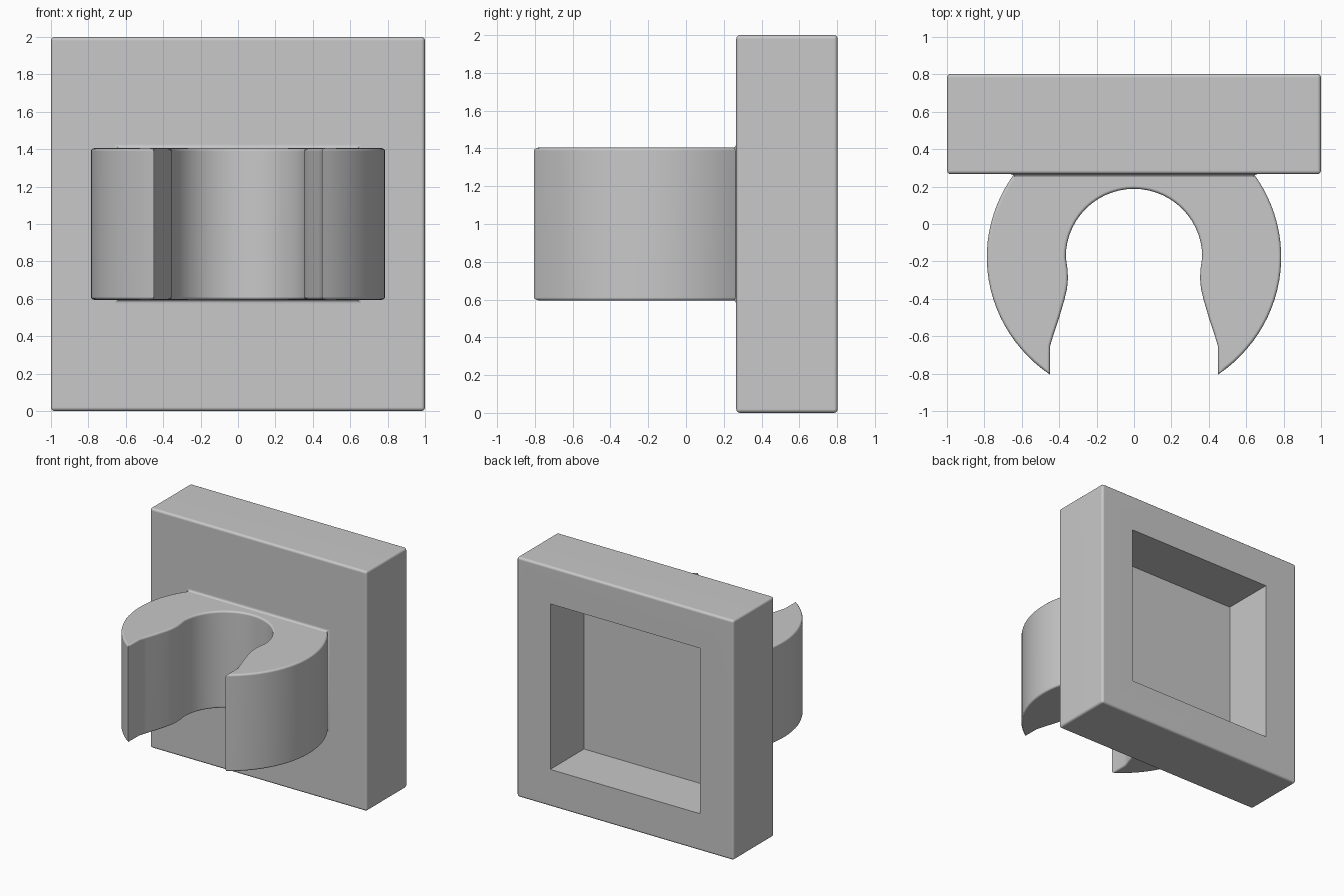
import bpy, bmesh, math

cube = bpy.data.objects.get("Cube")
if cube:
    bpy.data.objects.remove(cube, do_unlink=True)

grey = bpy.data.materials.new("grey plastic")
grey.use_nodes = True
colour = (0.58, 0.58, 0.58, 1)
grey.diffuse_color = colour
grey.node_tree.nodes["Principled BSDF"].inputs["Base Color"].default_value = colour


def finish(bm, name):
    """Turn a bmesh into a shaded object with clean flat faces."""
    bmesh.ops.recalc_face_normals(bm, faces=bm.faces[:])
    mesh = bpy.data.meshes.new(name)
    bm.to_mesh(mesh)
    bm.free()
    mesh.materials.append(grey)
    obj = bpy.data.objects.new(name, mesh)
    bpy.context.collection.objects.link(obj)
    bpy.ops.object.select_all(action='DESELECT')
    obj.select_set(True)
    bpy.context.view_layer.objects.active = obj
    bpy.ops.object.shade_smooth_by_angle(angle=math.radians(35))
    weighted = obj.modifiers.new("clean normals", 'WEIGHTED_NORMAL')
    weighted.keep_sharp = True


FRONT, BACK, MID_Z = 0.266, 0.803, 1.0

# Mounting plate: rounded slab with a square pocket in the back
ROUND = 0.02
bm = bmesh.new()
bmesh.ops.create_cube(bm, size=1)
bmesh.ops.scale(bm, vec=(2, BACK - FRONT, 2), verts=bm.verts)
bmesh.ops.translate(bm, vec=(0, (FRONT + BACK) / 2, MID_Z), verts=bm.verts)
bmesh.ops.bevel(bm, geom=bm.edges[:], offset=ROUND, segments=3,
                profile=0.5, affect='EDGES')
back = max(bm.faces, key=lambda f: f.calc_center_median().y)
bmesh.ops.inset_region(bm, faces=[back], thickness=0.31 - ROUND,
                       use_even_offset=True)
floor = bmesh.ops.extrude_discrete_faces(bm, faces=[back])["faces"][0]
bmesh.ops.translate(bm, vec=(0, -0.445, 0), verts=floor.verts)
finish(bm, "mounting_plate")

# Clip: open ring cross-section, right half, from plate round to the mouth
CENTRE, RX, RY, BORE = -0.177, 0.787, 0.765, 0.365
END = 0.28
LOW, HIGH = 0.595, 1.405
start = math.asin((END - CENTRE) / RY)
stop = -math.acos(0.45 / RX)
outer = []
for i in range(25):
    a = start + (stop - start) * i / 24
    outer.append((RX * math.cos(a), CENTRE + RY * math.sin(a)))
jaw = [(0.448, -0.65), (0.43, -0.59), (0.4, -0.5), (0.372, -0.405),
       (0.358, -0.345), (0.353, -0.29), (0.356, -0.24)]
bore = [(BORE * math.cos(a), CENTRE + BORE * math.sin(a))
        for a in (math.pi / 2 * i / 14 for i in range(15))]
half = outer + jaw + bore
outline = half + [(-x, y) for x, y in reversed(half[:-1])]

bm = bmesh.new()
base = bm.faces.new([bm.verts.new((x, y, LOW)) for x, y in outline])
top = bmesh.ops.extrude_face_region(bm, geom=[base], use_keep_orig=True)["geom"]
bmesh.ops.translate(bm, vec=(0, 0, HIGH - LOW),
                    verts=[v for v in top if isinstance(v, bmesh.types.BMVert)])
rims = [e for e in bm.edges
        if abs(e.verts[0].co.z - e.verts[1].co.z) < 1e-4
        and min(v.co.y for v in e.verts) < END - 1e-3]
bmesh.ops.bevel(bm, geom=rims, offset=0.016, segments=3, profile=0.5,
                affect='EDGES', clamp_overlap=False)
finish(bm, "clip")

# Fillet where the clip meets the plate
FILLET = 0.02
bm = bmesh.new()
rings = []
for i in range(6):
    a = math.pi / 2 * i / 5
    grow = FILLET * (1 - math.cos(a))
    y = FRONT - FILLET * (1 - math.sin(a))
    w, h = 0.638 + grow, (HIGH - LOW) / 2 - 0.001 + grow
    rings.append([bm.verts.new((sx * w, y, MID_Z + sz * h))
                  for sx, sz in ((-1, -1), (1, -1), (1, 1), (-1, 1))])
for near, far in zip(rings, rings[1:]):
    for i in range(4):
        j = (i + 1) % 4
        bm.faces.new((near[i], near[j], far[j], far[i]))
bm.faces.new(rings[0])
bm.faces.new(rings[-1])
finish(bm, "clip_fillet")
